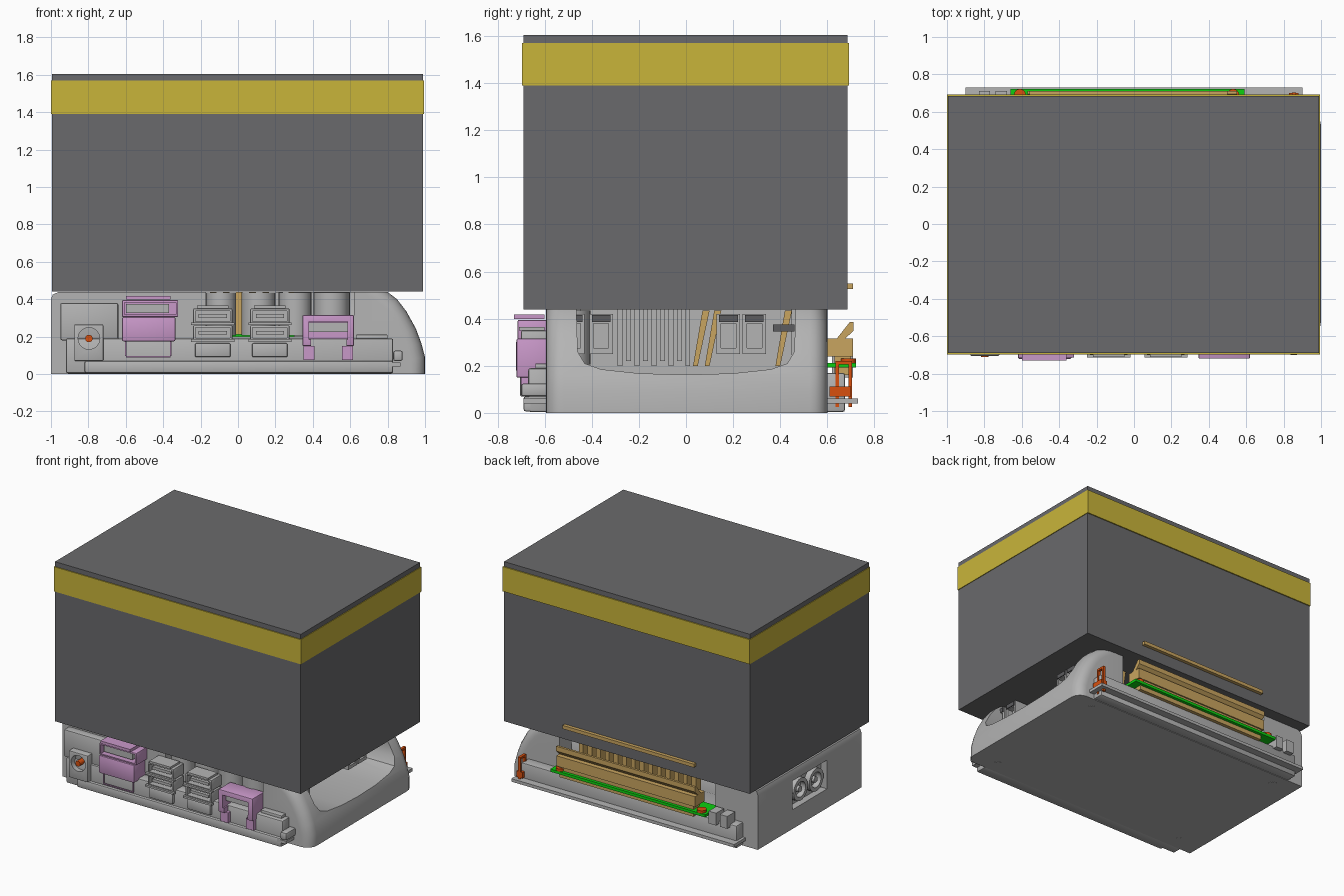
import bpy, bmesh, math
from mathutils import Matrix, Vector

if "Cube" in bpy.data.objects:
    bpy.data.objects.remove(bpy.data.objects["Cube"], do_unlink=True)


def material(name, hex_code):
    rgb = [int(hex_code[i:i + 2], 16) / 255 for i in (0, 2, 4)]
    col = [((c + 0.055) / 1.055) ** 2.4 for c in rgb] + [1]
    m = bpy.data.materials.new(name)
    m.use_nodes = True
    m.diffuse_color = col
    m.node_tree.nodes["Principled BSDF"].inputs["Base Color"].default_value = col
    return m


DARK = material("dark grey", "6a6a6c")
GOLD = material("mustard yellow", "c9b53a")
GREY = material("light grey", "b4b4b4")
PINK = material("lilac pink", "c998c9")
ORANGE = material("burnt orange", "d8500f")
GREEN = material("circuit green", "0cd010")
TAN = material("tan", "c9a560")
SHADE = material("mid grey", "5c5c5e")


def finish(bm, name, mat):
    bmesh.ops.recalc_face_normals(bm, faces=bm.faces)
    me = bpy.data.meshes.new(name)
    bm.to_mesh(me)
    bm.free()
    if mat:
        me.materials.append(mat)
    me.polygons.foreach_set("use_smooth", [True] * len(me.polygons))
    me.set_sharp_from_angle(angle=math.radians(35))
    ob = bpy.data.objects.new(name, me)
    bpy.context.collection.objects.link(ob)
    return ob


def box(name, mat, xs, ys, zs, bevel=0):
    bm = bmesh.new()
    lo, hi = Vector((xs[0], ys[0], zs[0])), Vector((xs[1], ys[1], zs[1]))
    size = hi - lo
    bmesh.ops.create_cube(bm, size=1, matrix=Matrix.Translation((lo + hi) / 2) @ Matrix.Diagonal((*size, 1)))
    if bevel:
        bmesh.ops.bevel(bm, geom=bm.edges[:], offset=bevel, segments=2, affect='EDGES', profile=0.5)
    return finish(bm, name, mat)


def cylinder(name, mat, centre, r, depth, axis='Z', sides=24):
    turn = {'Z': Matrix(), 'X': Matrix.Rotation(math.pi / 2, 4, 'Y'), 'Y': Matrix.Rotation(math.pi / 2, 4, 'X')}
    bm = bmesh.new()
    bmesh.ops.create_cone(bm, cap_ends=True, segments=sides, radius1=r, radius2=r, depth=depth,
                          matrix=Matrix.Translation(centre) @ turn[axis])
    return finish(bm, name, mat)


def prism(name, mat, pts, axis, a, b, round_edges=0):
    """Extrude an outline along axis: X uses (y, z) points, Y uses (x, z) points."""
    place = (lambda p: (a, p[0], p[1])) if axis == 'X' else (lambda p: (p[0], a, p[1]))
    bm = bmesh.new()
    face = bm.faces.new([bm.verts.new(place(p)) for p in pts])
    ext = bmesh.ops.extrude_face_region(bm, geom=[face])
    step = Vector((b - a, 0, 0)) if axis == 'X' else Vector((0, b - a, 0))
    bmesh.ops.translate(bm, vec=step, verts=[g for g in ext["geom"] if isinstance(g, bmesh.types.BMVert)])
    bmesh.ops.recalc_face_normals(bm, faces=bm.faces)
    if round_edges:
        rim = [e for e in bm.edges if abs(e.verts[0].co.y - e.verts[1].co.y) < 1e-5
               and max(v.co.z for v in e.verts) > 0.05 and sum(v.co.x for v in e.verts) > 1.5]
        bmesh.ops.bevel(bm, geom=rim, offset=round_edges, segments=5, affect='EDGES', profile=0.5)
    return finish(bm, name, mat)


def cut(target, cutter):
    cutter.hide_render = True
    mod = target.modifiers.new("cut", 'BOOLEAN')
    mod.operation, mod.solver, mod.object = 'DIFFERENCE', 'EXACT', cutter
    bpy.context.view_layer.objects.active = target
    bpy.ops.object.modifier_apply(modifier=mod.name)
    bpy.data.objects.remove(cutter, do_unlink=True)
    target.data.set_sharp_from_angle(angle=math.radians(35))


def frame(name, mat, xs, ys, zs, t):
    """Rectangular port shell open toward the front, with a back panel."""
    ob = box(name, mat, xs, ys, zs, 0.006)
    cut(ob, box("cutter", None, (xs[0] + t, xs[1] - t), (ys[0] - 0.1, ys[1] - 0.02), (zs[0] + t, zs[1] - t)))
    return ob


# Upper block and its band
box("upper_block", DARK, (-0.995, 0.99), (-0.69, 0.685), (0.44, 1.605))
box("band", GOLD, (-1, 0.995), (-0.697, 0.693), (1.39, 1.57))

# Base shell with a sloped, rounded end
shell = prism("base_shell", GREY,
              [(-1, 0), (-1, 0.4), (-0.99, 0.425), (-0.96, 0.438), (0.8, 0.438), (0.85, 0.4), (0.9, 0.335),
               (0.95, 0.245), (0.98, 0.165), (1, 0.09), (1, 0)], 'Y', -0.595, 0.6, 0.075)
cut(shell, prism("cavity", None,
                 [(-0.47, 0.6), (-0.46, 0.26), (-0.43, 0.21), (-0.36, 0.185), (-0.2, 0.168), (0, 0.162),
                  (0.2, 0.168), (0.36, 0.185), (0.43, 0.21), (0.46, 0.26), (0.47, 0.6)], 'X', -0.88, 1.2))
cut(shell, box("front_window", None, (-0.17, 0.62), (-0.8, -0.4), (0.2, 0.6)))
cut(shell, box("back_window", None, (-0.66, 0.6), (0.4, 0.8), (0.2, 0.6)))
cut(shell, box("socket_recess", None, (-1.1, -0.95), (-0.2, 0.2), (0.14, 0.35)))

# Power socket on the flat end
for y in (-0.09, 0.09):
    ring = cylinder("socket_ring", GREY, (-0.965, y, 0.245), 0.082, 0.05, 'X')
    cut(ring, cylinder("cutter", None, (-1, y, 0.245), 0.055, 0.1, 'X'))
    cylinder("socket_pin", GREY, (-0.965, y, 0.245), 0.022, 0.04, 'X', 12)

# Side rails, flange and upper front panels
box("front_rail", GREY, (-0.92, 0.83), (-0.67, -0.58), (0.004, 0.19), 0.01)
box("front_sill", GREY, (-0.82, 0.83), (-0.69, -0.6), (0.006, 0.07), 0.01)
box("front_left_panel", GREY, (-0.95, -0.64), (-0.655, -0.59), (0.18, 0.38), 0.01)
box("front_right_panel", GREY, (0.63, 0.8), (-0.64, -0.59), (0.18, 0.21), 0.005)
box("back_rail", GREY, (-0.88, 0.86), (0.58, 0.675), (0.004, 0.17), 0.01)
box("back_flange", GREY, (-0.9, 0.9), (0.58, 0.73), (0.04, 0.062))
box("front_flange", GREY, (0.8, 0.87), (-0.69, -0.56), (0.04, 0.062))
box("front_clip", GREY, (0.83, 0.88), (-0.7, -0.58), (0.07, 0.125), 0.01)
for x in (-0.83, -0.74):
    box("back_small_connector", GREY, (x, x + 0.06), (0.62, 0.71), (0.15, 0.24))

# Round power jack
jack = box("power_jack", GREY, (-0.875, -0.72), (-0.705, -0.6), (0.07, 0.265), 0.006)
cut(jack, cylinder("cutter", None, (-0.797, -0.71, 0.19), 0.058, 0.12, 'Y'))
cylinder("jack_pin", ORANGE, (-0.797, -0.68, 0.19), 0.02, 0.06, 'Y', 16)

# Double port in lilac
box("port_stack_lower", PINK, (-0.62, -0.335), (-0.722, -0.58), (0.175, 0.305), 0.008)
frame("port_stack_upper", PINK, (-0.62, -0.32), (-0.715, -0.58), (0.305, 0.395), 0.012)
box("port_stack_core", GREY, (-0.6, -0.37), (-0.69, -0.6), (0.325, 0.375))
box("port_stack_lid", PINK, (-0.6, -0.36), (-0.73, -0.6), (0.398, 0.418))
for x in (-0.6, -0.36):
    box("port_stack_leg", PINK, (x - 0.004, x + 0.004), (-0.697, -0.69), (0.095, 0.175))
box("port_stack_foot", PINK, (-0.6, -0.36), (-0.697, -0.69), (0.088, 0.096))

# Pair of grey double ports
for x in (-0.25, 0.055):
    for z in (0.18, 0.27):
        frame("grey_port", GREY, (x + 0.01, x + 0.22), (-0.7, -0.58), (z, z + 0.08), 0.012)
        box("grey_port_tongue", GREY, (x + 0.04, x + 0.19), (-0.69, -0.6), (z + 0.03, z + 0.05))
        box("grey_port_lip", GREY, (x, x + 0.23), (-0.715, -0.69), (z - 0.008, z + 0.006))
    box("grey_port_lid", GREY, (x + 0.03, x + 0.2), (-0.71, -0.6), (0.35, 0.365))
    box("grey_port_foot", GREY, (x + 0.02, x + 0.21), (-0.7, -0.67), (0.09, 0.165), 0.008)

# Lilac network port
net = frame("network_port", PINK, (0.345, 0.62), (-0.72, -0.58), (0.15, 0.315), 0.035)
cut(net, box("cutter", None, (0.39, 0.58), (-0.8, -0.62), (0.1, 0.2)))
box("network_port_core", GREY, (0.38, 0.585), (-0.68, -0.6), (0.225, 0.275))
for x in (0.35, 0.555):
    box("network_port_foot", PINK, (x, x + 0.06), (-0.7, -0.66), (0.075, 0.15))

# Row of capacitors behind the ports
for x, r in ((-0.09, 0.08), (0.11, 0.09), (0.305, 0.088), (0.5, 0.095)):
    cylinder("capacitor", GREY, (x, -0.5, 0.32), r, 0.23)

# Cable connectors and fins seen through the sloped end
for y in (-0.53, -0.41, 0.13, 0.24):
    con = box("cable_connector", GREY, (0.68, 0.8), (y, y + 0.1), (0.25, 0.42))
    cut(con, box("cutter", None, (0.76, 0.9), (y + 0.018, y + 0.082), (0.275, 0.38)))
    box("connector_latch", SHADE, (0.8, 0.808), (y + 0.01, y + 0.09), (0.385, 0.415))
box("connector_latch", SHADE, (0.8, 0.808), (0.37, 0.46), (0.345, 0.375))
for i in range(9):
    y = -0.29 + i * 0.036
    box("cooling_fin", GREY, (0.3, 0.6), (y, y + 0.02), (0.2 + 0.02 * (i % 2), 0.439))
for y in (0.03, 0.08, 0.38):
    prism("tan_strut", TAN, [(y, 0.2), (y + 0.02, 0.2), (y + 0.07, 0.435), (y + 0.04, 0.435)], 'X', 0.45, 0.5)
box("inner_wall", GREY, (0.2, 0.24), (-0.45, 0.45), (0.15, 0.439))

# Circuit board, slot and bar at the back
box("circuit_board", GREEN, (-0.66, 0.59), (0.56, 0.722), (0.192, 0.212))
box("slot_base", TAN, (-0.57, 0.55), (0.6, 0.71), (0.24, 0.315))
box("slot_foot", TAN, (-0.55, 0.53), (0.63, 0.7), (0.16, 0.24))
prism("slot_flap", TAN, [(0.62, 0.29), (0.65, 0.29), (0.712, 0.35), (0.712, 0.385), (0.695, 0.385)], 'X', -0.57, 0.55)
for i in range(14):
    x = -0.5 + i * 0.07
    box("tan_tooth", TAN, (x, x + 0.035), (0.54, 0.6), (0.21, 0.439))
box("tan_bar", TAN, (-0.56, 0.5), (0.68, 0.71), (0.525, 0.55))
for x in (-0.61, 0.53):
    cylinder("board_screw", ORANGE, (x, 0.69, 0.215), 0.032, 0.03, 'Z', 16)

# Orange spring clip at the back corner
box("clip_block", ORANGE, (0.83, 0.88), (0.61, 0.7), (0.07, 0.112))
for y in (0.635, 0.69):
    box("clip_post", ORANGE, (0.845, 0.865), (y, y + 0.014), (0.025, 0.22))
box("clip_bridge", ORANGE, (0.845, 0.865), (0.635, 0.704), (0.205, 0.22))

# Underside screws
for x in (-0.82, 0.8):
    for y in (-0.5, 0.5):
        cylinder("underside_screw", GREY, (x, y, 0.002), 0.03, 0.006, 'Z', 16)
